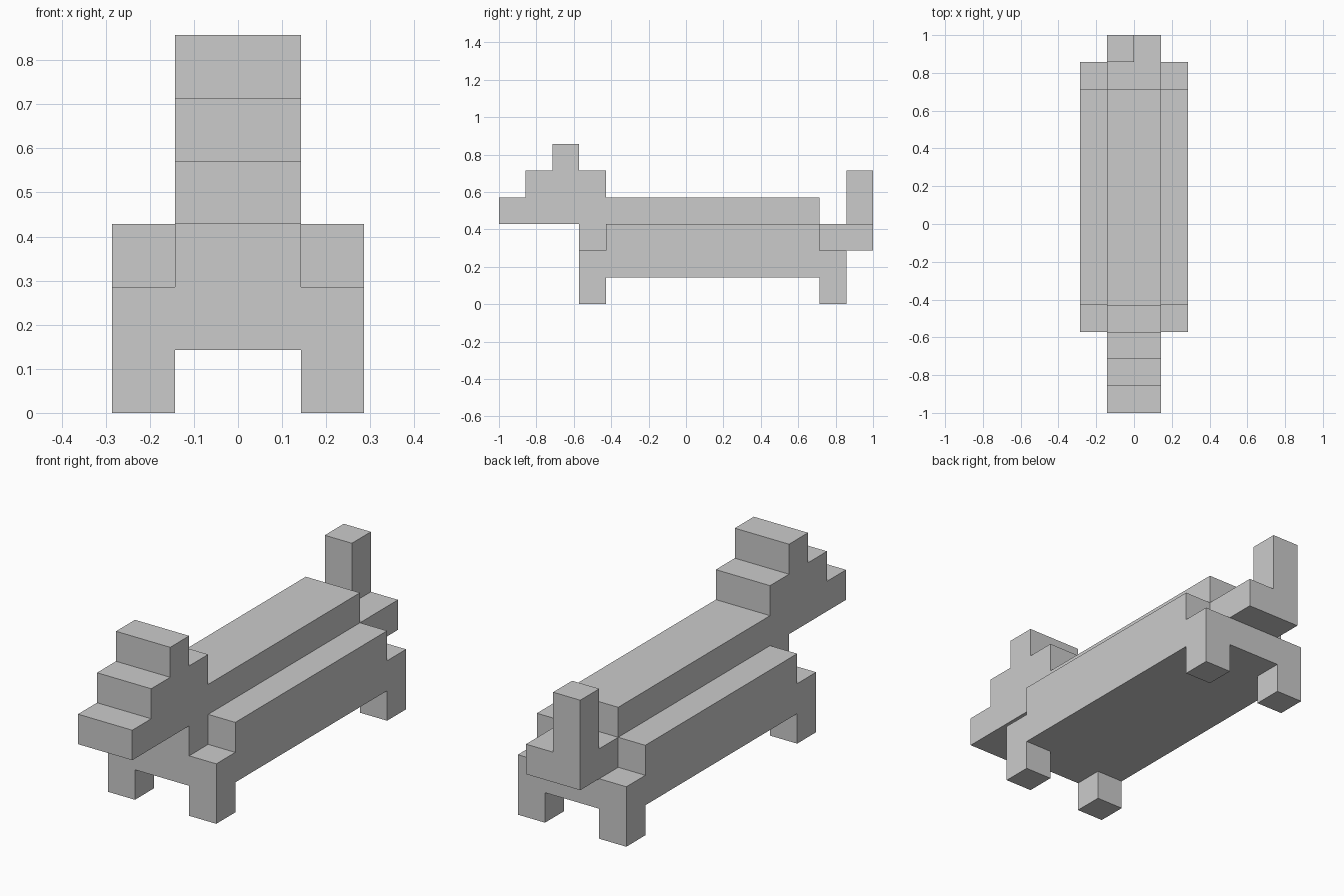
import bpy, bmesh

if "Cube" in bpy.data.objects:
    bpy.data.objects.remove(bpy.data.objects["Cube"])

U = 1 / 7  # one block


def slab(name, x0, x1, profile):
    """Extrude a side profile of (y, z) points from x0 to x1, in blocks."""
    bm = bmesh.new()
    face = bm.faces.new([bm.verts.new((x0 * U, y * U, z * U)) for y, z in profile])
    ext = bmesh.ops.extrude_face_region(bm, geom=[face], use_keep_orig=True)
    moved = [g for g in ext["geom"] if isinstance(g, bmesh.types.BMVert)]
    bmesh.ops.translate(bm, verts=moved, vec=((x1 - x0) * U, 0, 0))
    bmesh.ops.recalc_face_normals(bm, faces=bm.faces)
    mesh = bpy.data.meshes.new(name)
    bm.to_mesh(mesh)
    bm.free()
    obj = bpy.data.objects.new(name, mesh)
    bpy.context.collection.objects.link(obj)
    return obj


def box(name, x0, x1, y0, y1, z0, z1):
    return slab(name, x0, x1, [(y0, z0), (y1, z0), (y1, z1), (y0, z1)])


# Stepped head with snout, brow and ears
slab("head", -1, 1, [(-7, 3), (-3, 3), (-3, 5), (-4, 5), (-4, 6), (-5, 6),
                     (-5, 5), (-6, 5), (-6, 4), (-7, 4)])

# Long central trunk
slab("torso", -1, 1, [(-4, 1), (6, 1), (6, 2), (5, 2), (5, 4),
                      (-3, 4), (-3, 3), (-4, 3)])

# Flanks and legs on both sides
for side, x0 in (("left", -2), ("right", 1)):
    slab(side + "_flank", x0, x0 + 1, [(-4, 1), (6, 1), (6, 2), (5, 2), (5, 3),
                                       (-3, 3), (-3, 2), (-4, 2)])
    for end, y0 in (("front", -4), ("back", 5)):
        box(f"{end}_{side}_leg", x0, x0 + 1, y0, y0 + 1, 0, 1)

# Tail: wide base with an off-centre upright
box("tail_base", -1, 1, 5, 7, 2, 3)
box("tail_upright", -1, 0, 6, 7, 3, 5)
